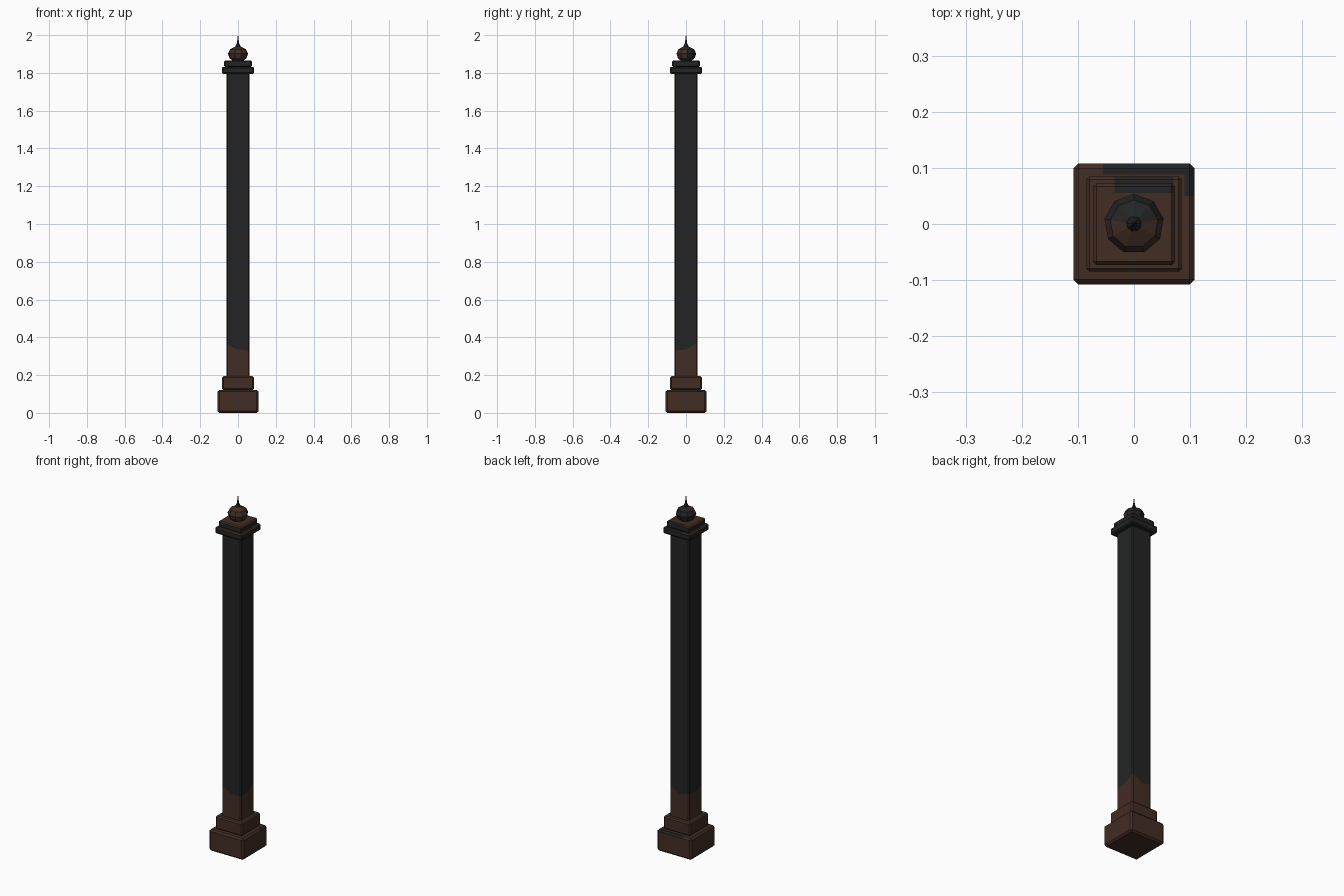
import bpy, bmesh, math
from mathutils import Vector

if "Cube" in bpy.data.objects:
    bpy.data.objects.remove(bpy.data.objects["Cube"])


def make_material(name, rgb):
    m = bpy.data.materials.new(name)
    m.diffuse_color = (*rgb, 1)
    m.use_nodes = True
    m.node_tree.nodes["Principled BSDF"].inputs["Base Color"].default_value = m.diffuse_color
    return m


BROWN, BLACK = 0, 1
MATERIALS = [make_material("rust brown", (0.055, 0.026, 0.017)),
             make_material("soot black", (0.017, 0.0175, 0.0175))]


def finish(bm, name, rule):
    """Colour faces by a rule on centre and normal, then make the object."""
    bmesh.ops.recalc_face_normals(bm, faces=bm.faces[:])
    for f in bm.faces:
        f.material_index = rule(f.calc_center_median(), f.normal)
    mesh = bpy.data.meshes.new(name)
    bm.to_mesh(mesh)
    bm.free()
    for m in MATERIALS:
        mesh.materials.append(m)
    ob = bpy.data.objects.new(name, mesh)
    bpy.context.collection.objects.link(ob)
    return ob


def block(name, half, z0, z1, bevel, rule, cuts=()):
    """Square block with chamfered edges, split by (axis, position) cuts."""
    bm = bmesh.new()
    bmesh.ops.create_cube(bm, size=1)
    for v in bm.verts:
        v.co = Vector((v.co.x * 2 * half, v.co.y * 2 * half,
                       z0 + (v.co.z + 0.5) * (z1 - z0)))
    bmesh.ops.bevel(bm, geom=bm.edges[:], offset=bevel, segments=1,
                    affect='EDGES')
    for axis, pos in cuts:
        n = Vector((0, 0, 0))
        n[axis] = 1
        bmesh.ops.bisect_plane(bm, geom=bm.verts[:] + bm.edges[:] + bm.faces[:],
                               plane_co=n * pos, plane_no=n)
    return finish(bm, name, rule)


def rings_to_mesh(rings):
    """Skin a stack of equal point rings and close both ends."""
    bm = bmesh.new()
    vs = [[bm.verts.new(p) for p in r] for r in rings]
    n = len(vs[0])
    for a, b in zip(vs, vs[1:]):
        for i in range(n):
            j = (i + 1) % n
            bm.faces.new((a[i], a[j], b[j], b[i]))
    bm.faces.new(vs[0][::-1])
    bm.faces.new(vs[-1])
    return bm


# Plinth, with a soot patch along the rear of its top
def plinth_rule(c, n):
    back = c.y > 0.088 and c.x > -0.055
    side = c.x > 0.09 and c.y > 0.05
    return BLACK if n.z > 0.3 and (back or side) else BROWN


block("plinth", 0.108, 0, 0.121, 0.009, plinth_rule,
      [(0, -0.055), (0, 0.09), (1, 0.05), (1, 0.088)])
block("upper_plinth", 0.084, 0.121, 0.195, 0.007, lambda c, n: BROWN)

# Shaft: chamfered square, rust stain with an uneven upper edge
H, C = 0.06, 0.005
outline = []
stain = []
# corner stain heights and mid-face heights, from front right anticlockwise
corners = [0.33, 0.37, 0.345, 0.36]
middles = [0.335, 0.335, 0.34, 0.335]
for k in range(4):
    a = math.pi / 2 * k
    for (x, y), z in (((H - C, -H), corners[k]), ((H, -H + C), corners[k]),
                      ((H, 0), middles[k])):
        outline.append((x * math.cos(a) - y * math.sin(a),
                        x * math.sin(a) + y * math.cos(a)))
        stain.append(z)
shaft_rings = [[(x, y, 0.19) for x, y in outline],
               [(x, y, z) for (x, y), z in zip(outline, stain)],
               [(x, y, 1.80) for x, y in outline]]
finish(rings_to_mesh(shaft_rings), "shaft",
       lambda c, n: BROWN if c.z < 0.5 else BLACK)


# Capital: black sides, rusty tops with soot at the rear
def cap_rule(c, n):
    soot = c.y > 0.055 and -0.035 < c.x < 0.07
    return BROWN if n.z > 0.3 and not soot else BLACK


cap_cuts = [(0, -0.035), (0, 0.07), (1, 0.055)]
block("cap_lower", 0.085, 1.795, 1.832, 0.006, cap_rule, cap_cuts)
block("cap_upper", 0.073, 1.83, 1.865, 0.006, cap_rule, cap_cuts)


# Finial: faceted ball with a thin spike, front half rusty
def lathe(profile, sides):
    return rings_to_mesh([[(r * math.cos(math.pi / 2 + 2 * math.pi * i / sides),
                            r * math.sin(math.pi / 2 + 2 * math.pi * i / sides), z)
                           for i in range(sides)] for r, z in profile])


finish(lathe([(0.026, 1.862), (0.046, 1.878), (0.0535, 1.902),
              (0.043, 1.925), (0.014, 1.94)], 9), "finial_ball",
       lambda c, n: BLACK if c.y > 0.002 else BROWN)
finish(lathe([(0.014, 1.934), (0.013, 1.944), (0.006, 1.958),
              (0.003, 1.98), (0.001, 2.0)], 9), "finial_spike",
       lambda c, n: BLACK)
